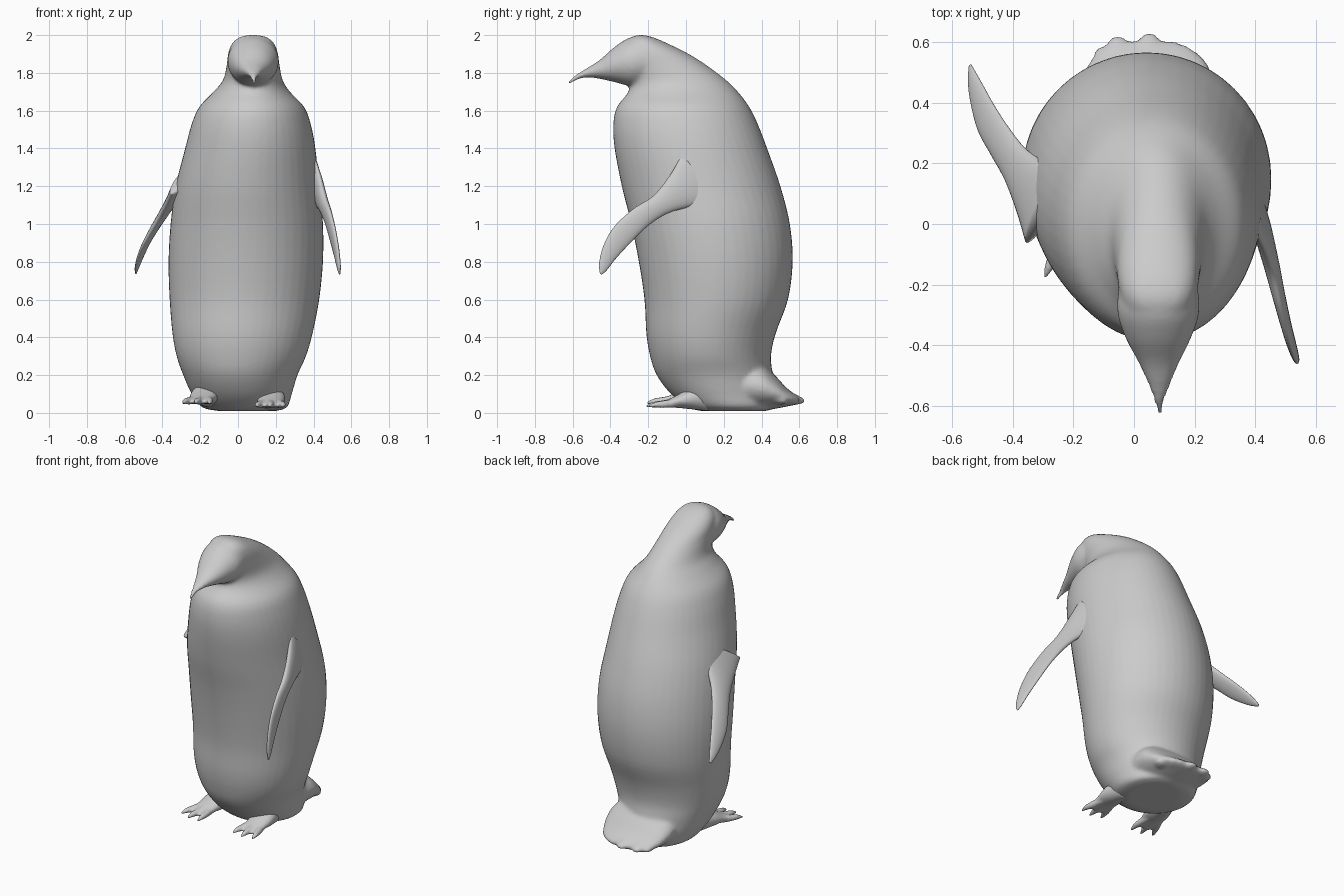
import bpy, bmesh, math
from mathutils import Vector as V


def spline(keys, steps):
    """Catmull-Rom through tuples of vectors."""
    out = []
    for i in range(len(keys) - 1):
        k = [keys[max(0, min(len(keys) - 1, i + d))] for d in (-1, 0, 1, 2)]
        for s in range(steps):
            t = s / steps
            out.append([0.5 * (2 * b + (c - a) * t + (2 * a - 5 * b + 4 * c - d) * t * t
                               + (3 * b - a - 3 * c + d) * t ** 3) for a, b, c, d in zip(*k)])
    out.append(keys[-1])
    return out


def loft(bm, keys, sides=32, steps=5):
    """Skin elliptical rings given as (centre, half axis, half axis)."""
    rings = []
    for c, a, b in spline(keys, steps):
        rings.append([bm.verts.new(c + a * math.cos(2 * math.pi * i / sides)
                                   + b * math.sin(2 * math.pi * i / sides)) for i in range(sides)])
    for p, q in zip(rings, rings[1:]):
        for i in range(sides):
            j = (i + 1) % sides
            bm.faces.new((p[i], p[j], q[j], q[i]))
    bm.faces.new(rings[0])
    bm.faces.new(rings[-1])


def finish(bm, name):
    bmesh.ops.recalc_face_normals(bm, faces=bm.faces)
    me = bpy.data.meshes.new(name)
    bm.to_mesh(me)
    bm.free()
    for p in me.polygons:
        p.use_smooth = True
    ob = bpy.data.objects.new(name, me)
    bpy.context.collection.objects.link(ob)
    return ob


def blend(ob, voxel, rounds):
    r = ob.modifiers.new("Remesh", 'REMESH')
    r.mode, r.voxel_size, r.use_smooth_shade = 'VOXEL', voxel, True
    s = ob.modifiers.new("Smooth", 'SMOOTH')
    s.factor, s.iterations = 0.5, rounds


# torso and neck: z, left x, right x, front y, back y
torso = [(0.01, -.10, .20, .08, .42), (.03, -.19, .26, .01, .47), (.1, -.245, .285, -.08, .47),
         (.2, -.29, .315, -.155, .46), (.3, -.325, .36, -.19, .45), (.42, -.347, .395, -.21, .475),
         (.6, -.362, .43, -.22, .54), (.8, -.368, .45, -.25, .565), (1.0, -.357, .45, -.29, .55),
         (1.2, -.33, .43, -.34, .50), (1.4, -.28, .41, -.378, .43), (1.53, -.245, .385, -.385, .38),
         (1.62, -.205, .35, -.365, .335), (1.7, -.13, .275, -.305, .275), (1.76, -.08, .237, -.30, .215),
         (1.84, -.06, .22, -.34, .11), (1.9, -.053, .212, -.355, .015), (1.95, -.035, .195, -.335, -.085),
         (1.985, .0, .16, -.295, -.165), (2.0, .05, .11, -.26, -.22)]
body = bmesh.new()
loft(body, [(V(((l + r) / 2, (f + k) / 2, z)), V(((r - l) / 2, 0, 0)), V((0, (k - f) / 2, 0)))
            for z, l, r, f, k in torso], 48)

# face and hooked beak, then tail: y, centre x, half width, bottom z, top z
face = [(-.2, .08, .13, 1.74, 1.99), (-.29, .08, .135, 1.73, 1.99), (-.375, .08, .108, 1.75, 1.94),
        (-.455, .082, .068, 1.768, 1.87), (-.52, .083, .04, 1.776, 1.828), (-.57, .083, .022, 1.766, 1.798),
        (-.603, .083, .014, 1.748, 1.775), (-.628, .083, .008, 1.735, 1.751)]
tail = [(.2, .04, .22, .01, .3), (.38, .045, .235, .012, .27), (.46, .045, .225, .02, .21),
        (.53, .045, .195, .033, .135), (.575, .045, .15, .042, .1), (.6, .045, .1, .05, .08)]
for rows in (face, tail):
    loft(body, [(V((x, y, (b + t) / 2)), V((w, 0, 0)), V((0, 0, (t - b) / 2)))
                for y, x, w, b, t in rows])

# ragged tail feathers
for x, y in ((-.1, .585), (-.055, .62), (.05, .63), (.16, .575), (.215, .535)):
    tip, root = V((x, y, .062)), V((.04 + (x - .04) * .8, .42, .1))
    loft(body, [(root.lerp(tip, t), V((w, 0, 0)), V((0, 0, h)))
                for t, w, h in ((0, .05, .05), (.7, .045, .03), (.93, .03, .016), (1, .012, .008))], 16)
blend(finish(body, "body"), 0.0115, 6)


def flipper(name, chord, rows):
    pts = [V(r[:3]) for r in rows]
    d = (pts[-1] - pts[0]).normalized()
    chord = V(chord)
    chord = (chord - d * chord.dot(d)).normalized()
    bm = bmesh.new()
    loft(bm, [(p, chord * r[3], d.cross(chord) * r[4]) for p, r in zip(pts, rows)], 24, 6)
    finish(bm, name)


# one flipper reaches forward, the other back
flipper("right_flipper", (.08, -.66, .74),
        [(.385, .09, 1.24, .17, .03), (.42, -.01, 1.18, .11, .03), (.452, -.13, 1.105, .062, .026),
         (.478, -.24, 1.035, .06, .021), (.503, -.34, .94, .061, .017), (.522, -.405, .85, .048, .014),
         (.534, -.44, .775, .029, .01), (.539, -.452, .738, .008, .004)])
flipper("left_flipper", (-.42, -.76, -.48),
        [(-.285, .06, 1.24, .16, .035), (-.335, .12, 1.15, .11, .03), (-.39, .195, 1.06, .072, .025),
         (-.44, .27, .98, .062, .021), (-.485, .345, .90, .058, .017), (-.515, .42, .83, .044, .014),
         (-.533, .48, .775, .026, .01), (-.54, .52, .74, .008, .004)])

# feet: ankle, web and three clawed toes
for name, x, z, aim in (("left_foot", -.175, .018, -.22), ("right_foot", .175, 0, -.02)):
    bm = bmesh.new()

    def at(side, ahead, h):
        c, s = math.cos(aim), math.sin(aim)
        return V((x + side * c + ahead * s, .02 - side * s * -1 - ahead * c, h + z))

    across = at(1, 0, 0) - at(0, 0, 0)
    loft(bm, [(at(0, a, h), across * w, V((0, 0, t))) for a, h, w, t in
              ((-.1, .09, .06, .08), (0, .075, .075, .055), (.07, .06, .07, .033),
               (.13, .046, .068, .018), (.165, .04, .06, .009))], 24)
    for k in (-1, 0, 1):
        loft(bm, [(at(k * s, a - abs(k) * .015, h), across * w, V((0, 0, t))) for s, a, h, w, t in
                  ((.035, .07, .055, .024, .025), (.055, .15, .046, .022, .02),
                   (.066, .195, .043, .016, .015), (.072, .232, .034, .005, .006))], 12)
    blend(finish(bm, name), 0.007, 4)
